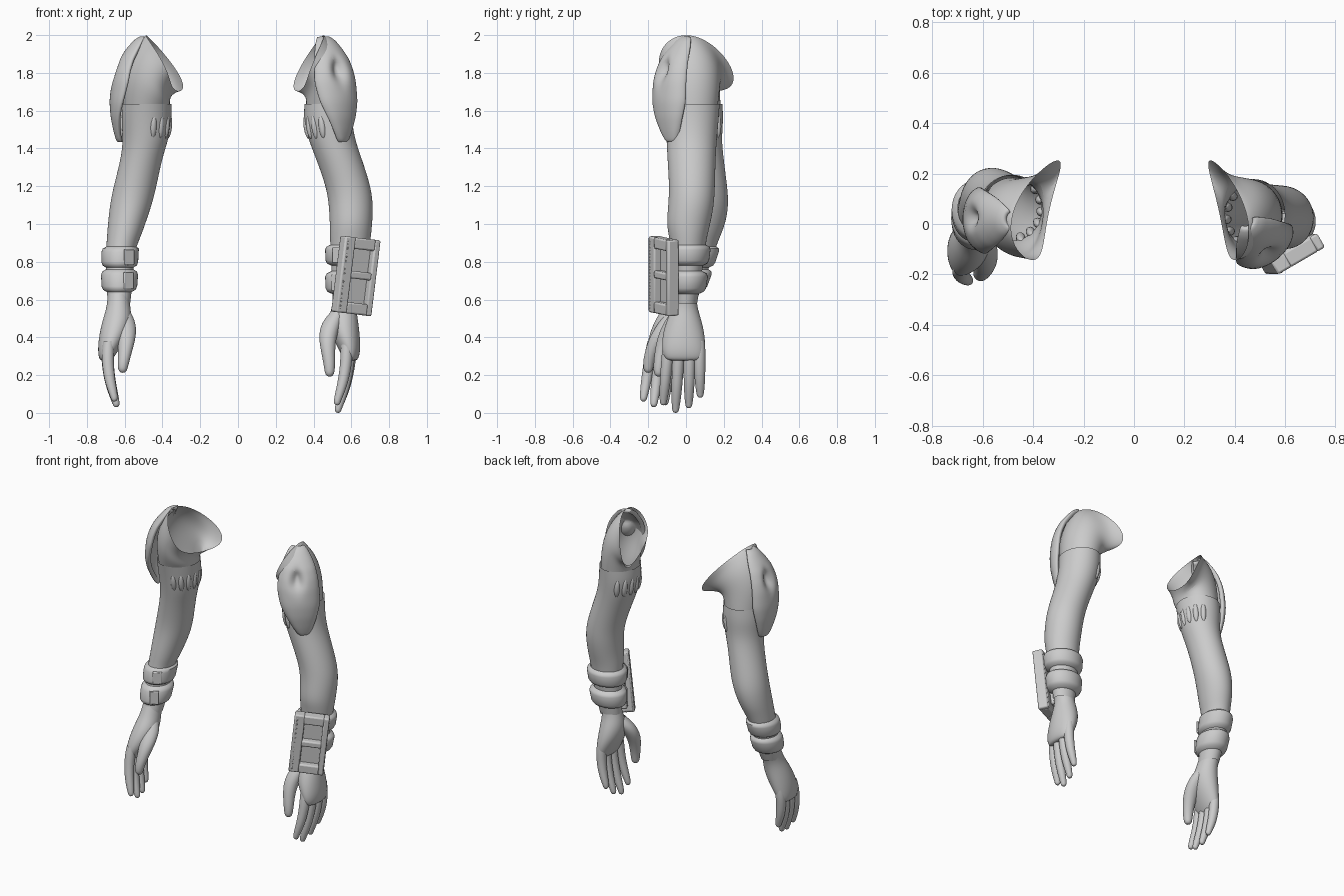
import bpy, bmesh
from math import sin, cos, pi, radians, exp
from mathutils import Vector, Matrix

if "Cube" in bpy.data.objects:
    bpy.data.objects.remove(bpy.data.objects["Cube"])

grey = bpy.data.materials.new("plain_grey")
grey.use_nodes = True
grey.diffuse_color = (0.6, 0.6, 0.6, 1)
grey.node_tree.nodes["Principled BSDF"].inputs["Base Color"].default_value = (0.6, 0.6, 0.6, 1)
made = []


def finish(name, bm, subdiv=0):
    bmesh.ops.recalc_face_normals(bm, faces=bm.faces)
    mesh = bpy.data.meshes.new(name)
    bm.to_mesh(mesh)
    bm.free()
    mesh.materials.append(grey)
    ob = bpy.data.objects.new(name, mesh)
    bpy.context.collection.objects.link(ob)
    if subdiv:
        mod = ob.modifiers.new("smooth", "SUBSURF")
        mod.levels = mod.render_levels = subdiv
    made.append(ob)
    return ob


def oval(x0, x1, y0, y1, z, grow=0):
    """Outer, front, inner and back points of a level ring."""
    x, y = (x0 + x1) / 2, (y0 + y1) / 2
    return [Vector(p) for p in ((x1 + grow, y, z), (x, y0 - grow, z),
                                (x0 - grow, y, z), (x, y1 + grow, z))]


def on_ring(ring, t):
    """Smooth closed loop through four points."""
    o, f, i, b = ring
    return ((o + f + i + b) / 4 + (o - i) / 2 * cos(t) + (b - f) / 2 * sin(t)
            + (o + i - b - f) / 4 * cos(2 * t))


def loft(name, rings, sx, segs=20, cap=False, subdiv=2):
    bm = bmesh.new()
    loops = []
    for ring in rings:
        pts = [on_ring(ring, 2 * pi * k / segs) for k in range(segs)]
        loops.append([bm.verts.new((p.x * sx, p.y, p.z)) for p in pts])
    for a, b in zip(loops, loops[1:]):
        for k in range(segs):
            n = (k + 1) % segs
            bm.faces.new((a[k], a[n], b[n], b[k]))
    if cap:
        bm.faces.new(loops[-1])
    return finish(name, bm, subdiv)


def at_height(table, z):
    for a, b in zip(table, table[1:]):
        if a[4] >= z >= b[4]:
            f = (a[4] - z) / (a[4] - b[4])
            return [p + (q - p) * f for p, q in zip(a, b)]


def digit(name, path, sx):
    """Finger or thumb from (x, y, z, radius) points with a rounded tip."""
    x, y, z, r = path[-1]
    path = path + [(x, y, z - r * 0.6, r * 0.8), (x, y, z - r, r * 0.4)]
    loft(name, [oval(x - r, x + r, y - r, y + r, z) for x, y, z, r in path], sx, 12, True)


def boxes(name, parts, matrix, bevel):
    """One object of several (centre, size) boxes."""
    bm = bmesh.new()
    for c, s in parts:
        bmesh.ops.create_cube(bm, size=1, matrix=matrix @ Matrix.Translation(c) @ Matrix.Diagonal((*s, 1)))
    ob = finish(name, bm)
    mod = ob.modifiers.new("bevel", "BEVEL")
    mod.width, mod.segments = bevel, 2


def shoulder_pad(name, sx, cx, cy, aim, dent):
    profile = [(1.985, .03, 65), (1.965, .065, 58), (1.92, .105, 54), (1.87, .142, 50),
               (1.81, .168, 48), (1.75, .183, 47), (1.65, .192, 42), (1.57, .186, 32),
               (1.5, .172, 22), (1.455, .16, 14), (1.44, .152, 7)]
    fine = [profile[0]]
    for a, b in zip(profile, profile[1:]):
        fine += [tuple((p + q) / 2 for p, q in zip(a, b)), b]
    bm = bmesh.new()
    rows, n = [], 22
    for z, r, w in fine:
        row = []
        for k in range(n + 1):
            u = 2 * k / n - 1
            a = radians(aim + w * u + 14 * (1.75 - z) / 0.3 * (z < 1.75))
            # thumbprint-like dimple high on the plate, edges turned in
            far = ((w * u - dent) / 15) ** 2 + ((z - 1.81) / 0.055) ** 2
            d = r - 0.04 * exp(-far ** 2) - r * 0.1 * u ** 6
            row.append(bm.verts.new(((cx + d * cos(a)) * sx, cy + d * sin(a), z)))
        rows.append(row)
    for a, b in zip(rows, rows[1:]):
        for k in range(n):
            bm.faces.new((a[k], a[k + 1], b[k + 1], b[k]))
    ob = finish(name, bm)
    mod = ob.modifiers.new("thickness", "SOLIDIFY")
    mod.thickness, mod.offset = 0.028, 0
    ob.modifiers.new("smooth", "SUBSURF").levels = 1


def arm(side, sx, sleeve, hand, bulge, pad, fingers, thumb, bands):
    # open shoulder with a flared back flap
    top = [[(.45, .03, 2.0), (.395, -.145, 1.85), (.335, .06, 1.71), (.305, .255, 1.78)],
           [(.475, .035, 1.985), (.42, -.14, 1.83), (.35, .05, 1.69), (.355, .2, 1.79)],
           [(.53, .04, 1.92), (.455, -.135, 1.79), (.36, .04, 1.665), (.43, .185, 1.78)],
           [(.585, .04, 1.78), (.475, -.125, 1.71), (.36, .035, 1.635), (.46, .18, 1.71)]]
    rings = [[Vector(p) for p in ring] for ring in top]
    for ring in rings:
        ring[0].x += bulge
    rings.append(oval(*at_height(sleeve, 1.61), -0.01))
    rings.append(oval(*at_height(sleeve, 1.56), -0.014))
    loft(side + "_shoulder", rings, sx)
    shoulder_pad(side + "_shoulder_pad", sx, *pad)
    # sleeve with shallow gathers below its top edge
    loft(side + "_sleeve", [oval(*r) for r in sleeve], sx)
    bm = bmesh.new()
    for k in range(7):
        t = radians(120 + 22 * k)
        p = on_ring(oval(*at_height(sleeve, 1.515), -0.012), t)
        q = on_ring(oval(*at_height(sleeve, 1.57), -0.012), t) - p
        lean = Vector((q.x * sx, q.y, q.z)).to_track_quat("Z", "Y").to_matrix().to_4x4()
        bmesh.ops.create_uvsphere(bm, u_segments=12, v_segments=8, radius=1,
                                  matrix=Matrix.Translation((p.x * sx, p.y, p.z)) @ lean @ Matrix.Diagonal((.019, .019, .065, 1)))
    finish(side + "_sleeve_gathers", bm)
    # wrist bands
    for k, (low, high, grow) in enumerate(bands):
        h = high - low
        prof = [(high, 0), (high - .1 * h, grow * .75), (high - .25 * h, grow),
                (low + .25 * h, grow), (low + .1 * h, grow * .75), (low, 0)]
        loft(f"{side}_wrist_band_{k}", [oval(*at_height(sleeve, z), g) for z, g in prof], sx, 40, subdiv=0)
        p = on_ring(oval(*at_height(sleeve, (low + high) / 2), grow), radians(240))
        turn = Matrix.Translation((p.x * sx, p.y, p.z)) @ Matrix.Rotation(-sx * radians(30), 4, "Z")
        boxes(f"{side}_band_buckle_{k}", [((0, 0, 0), (.06, .014, h * .75))], turn, .005)
    # hand
    loft(side + "_hand", [oval(*r) for r in hand], sx, 20, True)
    for k, (xb, yb, xt, yt, zt) in enumerate(fingers):
        path = []
        for f, bend, r in ((0, -.01, .03), (.2, .002, .034), (.4, .01, .032), (.65, .012, .03),
                           (.85, .006, .026), (1, 0, .02)):
            path.append((xb + (xt - xb) * f + bend, yb + (yt - yb) * f, .38 + (zt + .02 - .38) * f, r))
        digit(f"{side}_finger_{k}", path, sx)
    digit(side + "_thumb", thumb, sx)


# left arm
arm("left", 1,
    [(.35, .6, -.11, .18, 1.635), (.345, .605, -.11, .175, 1.55), (.37, .62, -.105, .165, 1.45),
     (.41, .655, -.1, .158, 1.35), (.465, .705, -.09, .155, 1.2), (.48, .717, -.095, .15, 1.1),
     (.485, .712, -.105, .13, 1.0), (.485, .705, -.09, .112, .93), (.49, .69, -.08, .1, .85),
     (.495, .67, -.06, .08, .7), (.5, .645, -.06, .06, .58)],
    [(.51, .635, -.065, .055, .63), (.495, .625, -.07, .06, .56), (.48, .635, -.1, .08, .5),
     (.49, .645, -.125, .1, .42), (.53, .65, -.13, .105, .34), (.555, .64, -.115, .095, .29),
     (.575, .625, -.09, .07, .275)], 0,
    (.44, .02, -54, -3),
    [(.585, -.09, .525, -.12, .04), (.6, -.035, .53, -.055, 0), (.605, .02, .54, .015, .025),
     (.6, .07, .555, .075, .08)],
    [(.53, -.04, .54, .035), (.495, -.065, .48, .055), (.475, -.1, .41, .05),
     (.475, -.125, .34, .04), (.483, -.14, .27, .033), (.485, -.145, .22, .028)],
    [(.78, .89, .028), (.63, .75, .033)])

# right arm, swung a little further back at the elbow
arm("right", -1,
    [(.35, .615, -.1, .195, 1.635), (.35, .62, -.08, .2, 1.55), (.365, .61, -.06, .19, 1.45),
     (.4, .62, -.04, .2, 1.35), (.43, .66, -.02, .22, 1.2), (.455, .68, -.02, .228, 1.1),
     (.49, .69, -.03, .21, 1.0), (.515, .695, -.035, .18, .93), (.55, .7, -.04, .15, .85),
     (.555, .7, -.07, .1, .7), (.57, .69, -.1, .05, .58)],
    [(.575, .69, -.09, .06, .63), (.57, .695, -.12, .03, .56), (.56, .715, -.16, .02, .5),
     (.58, .735, -.195, .01, .42), (.625, .743, -.21, -.005, .34), (.66, .738, -.2, -.02, .29),
     (.675, .725, -.175, -.045, .275)], .035,
    (.475, .02, -4, 6),
    [(.695, -.175, .655, -.225, .06), (.7, -.13, .645, -.17, .03), (.7, -.08, .65, -.11, .04),
     (.695, -.035, .66, -.06, .09)],
    [(.61, -.06, .54, .04), (.594, -.09, .48, .056), (.588, -.14, .41, .052),
     (.595, -.175, .34, .04), (.605, -.195, .28, .033), (.61, -.2, .24, .028)],
    [(.77, .88, .023), (.64, .76, .025)])

# framed forearm device with two recessed windows
place = (Matrix.Translation((.623, -.119, .725)) @ Matrix.Rotation(radians(7), 4, "Y")
         @ Matrix.Rotation(radians(30), 4, "Z"))
boxes("device_back", [((0, .022, 0), (.2, .03, .39))], place, .008)
boxes("device_mount", [((-.01, .06, 0), (.12, .05, .32))], place, .01)
boxes("device_frame", [((-.075, 0, 0), (.065, .065, .405)), ((.092, 0, 0), (.036, .065, .405)),
                       ((.015, 0, .172), (.13, .065, .06)), ((.015, 0, .005), (.13, .065, .04)),
                       ((.015, 0, -.172), (.13, .065, .06))], place, .009)
boxes("device_stitching", [((-.088, -.033, -.17 + .034 * k), (.006, .004, .02)) for k in range(11)],
      place, .001)

# shade curved parts smooth and keep hard edges
for ob in bpy.context.selected_objects:
    ob.select_set(False)
for ob in made:
    ob.select_set(True)
bpy.context.view_layer.objects.active = made[0]
bpy.ops.object.shade_smooth_by_angle(angle=radians(50))
